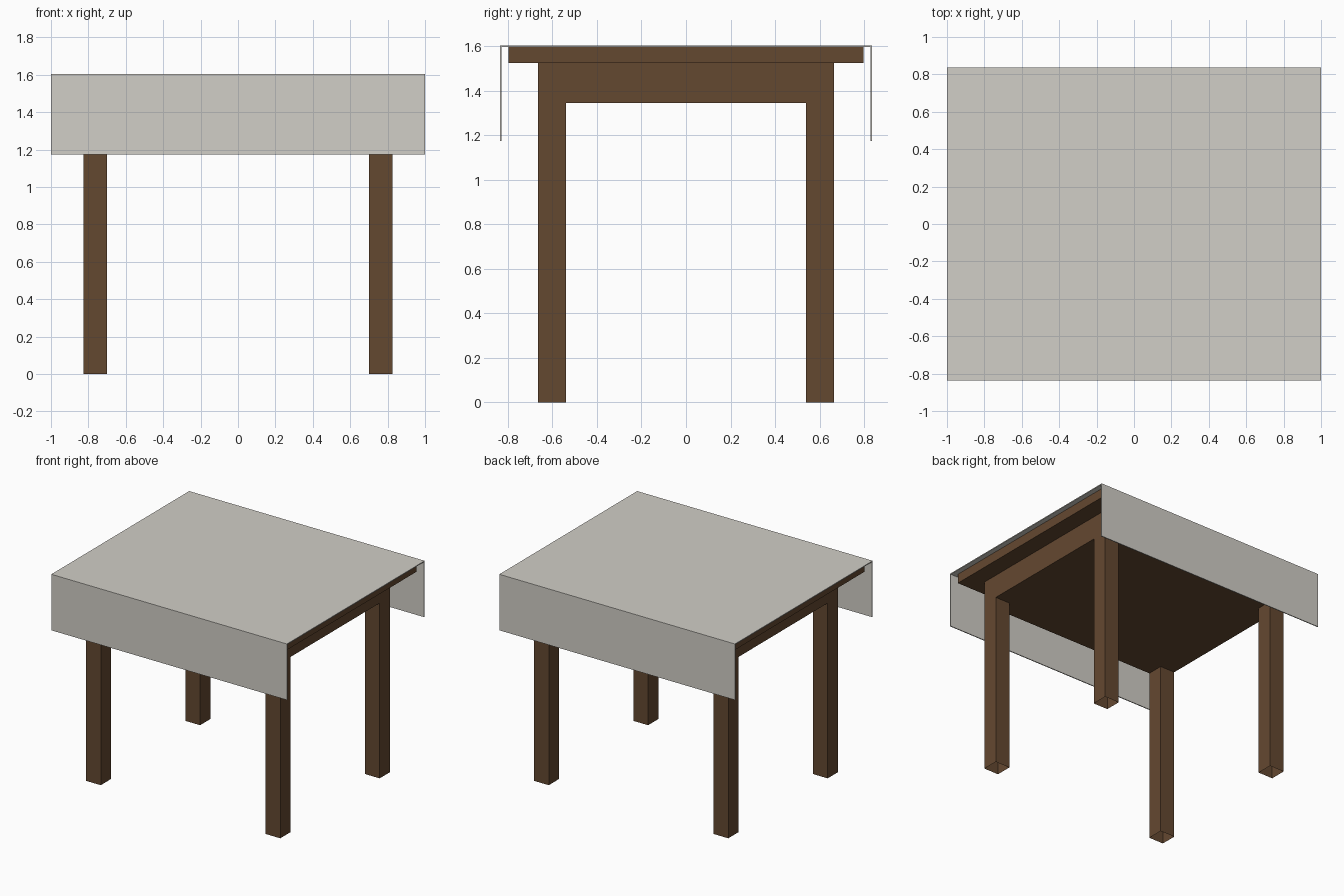
import bpy, bmesh
from mathutils import Vector

if "Cube" in bpy.data.objects:
    bpy.data.objects.remove(bpy.data.objects["Cube"])


def material(name, rgb):
    m = bpy.data.materials.new(name)
    m.diffuse_color = (*rgb, 1)
    m.use_nodes = True
    m.node_tree.nodes["Principled BSDF"].inputs["Base Color"].default_value = m.diffuse_color
    return m


def finish(name, bm, mat):
    bmesh.ops.recalc_face_normals(bm, faces=bm.faces[:])
    me = bpy.data.meshes.new(name)
    bm.to_mesh(me)
    bm.free()
    me.materials.append(mat)
    ob = bpy.data.objects.new(name, me)
    bpy.context.collection.objects.link(ob)
    return ob


def extrude(bm, faces, offset):
    """Extrude faces and move the new geometry; return the new faces."""
    geom = bmesh.ops.extrude_face_region(bm, geom=faces)["geom"]
    verts = [g for g in geom if isinstance(g, bmesh.types.BMVert)]
    bmesh.ops.translate(bm, verts=verts, vec=Vector(offset))
    return [g for g in geom if isinstance(g, bmesh.types.BMFace)]


wood = material("wood", (0.127, 0.065, 0.03))
linen = material("linen", (0.64, 0.62, 0.57))

# Table top slab
bm = bmesh.new()
bmesh.ops.create_cube(bm, size=1)
bmesh.ops.scale(bm, verts=bm.verts, vec=(1.92, 1.594, 0.072))
bmesh.ops.translate(bm, verts=bm.verts, vec=(0, 0, 1.561))
finish("table_top", bm, wood)

# Solid apron block, with the four legs extruded from its corners
APRON_TOP, APRON_BOTTOM = 1.525, 1.345
xs = (-0.825, -0.70, 0.70, 0.825)
ys = (-0.665, -0.54, 0.54, 0.665)
bm = bmesh.new()
grid = [[bm.verts.new((x, y, APRON_TOP)) for y in ys] for x in xs]
cells = [bm.faces.new((grid[i][j], grid[i + 1][j], grid[i + 1][j + 1], grid[i][j + 1]))
         for i in range(3) for j in range(3)]
under = extrude(bm, cells, (0, 0, APRON_BOTTOM - APRON_TOP))
corners = []
for f in under:
    c = f.calc_center_median()
    if abs(c.x) > 0.7 and abs(c.y) > 0.54:
        corners.append(f)
feet = extrude(bm, corners, (0, 0, -APRON_BOTTOM))
bmesh.ops.recalc_face_normals(bm, faces=bm.faces[:])
# Leg ends are open
bmesh.ops.delete(bm, geom=feet, context='FACES_ONLY')
finish("apron_and_legs", bm, wood)

# Tablecloth: thin U profile hanging at front and back, swept along x
Y, TOP, HEM, T = 0.836, 1.604, 1.174, 0.007
half = [(Y, TOP), (Y, HEM), (Y - T, HEM), (Y - T, TOP - T)]
profile = half + [(-y, z) for y, z in reversed(half)]
bm = bmesh.new()
face = bm.faces.new([bm.verts.new((-1, y, z)) for y, z in profile])
extrude(bm, [face], (2, 0, 0))
finish("tablecloth", bm, linen)
